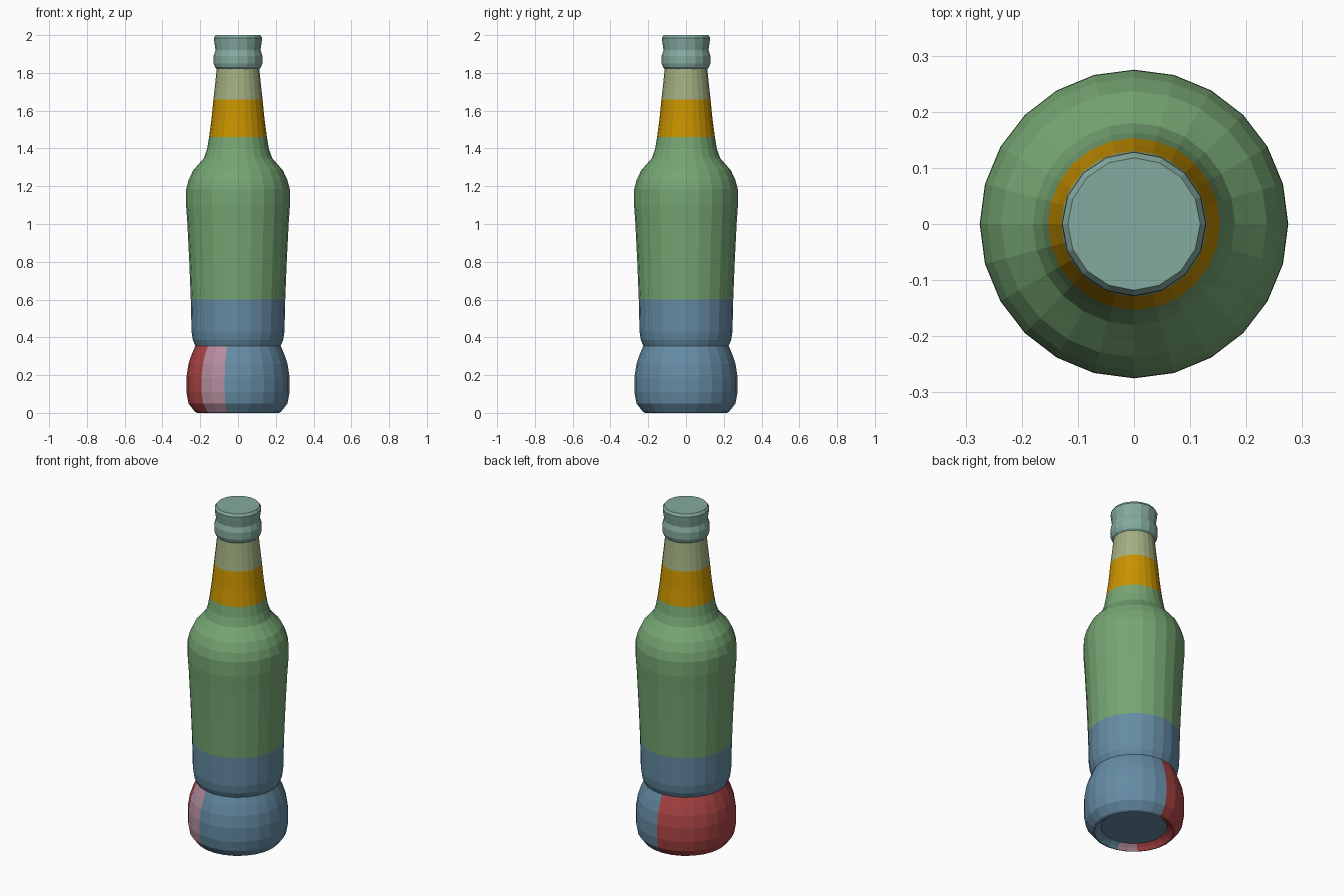
import bpy, bmesh, math

if "Cube" in bpy.data.objects:
    bpy.data.objects.remove(bpy.data.objects["Cube"])

SIDES = 24


def material(name, rgb):
    mat = bpy.data.materials.new(name)
    mat.diffuse_color = (*rgb, 1)
    mat.use_nodes = True
    mat.node_tree.nodes["Principled BSDF"].inputs["Base Color"].default_value = mat.diffuse_color
    return mat


def lathe(name, profile, mats, sides=SIDES, close_start=False, close_end=False, pick=None):
    """Revolve (radius, height) points about z; pick(angle in degrees) chooses a material."""
    bm = bmesh.new()
    rings = []
    for r, z in profile:
        rings.append([bm.verts.new((r * math.cos(2 * math.pi * i / sides),
                                    r * math.sin(2 * math.pi * i / sides), z))
                      for i in range(sides)])
    for low, high in zip(rings, rings[1:]):
        for i in range(sides):
            j = (i + 1) % sides
            face = bm.faces.new((low[i], low[j], high[j], high[i]))
            if pick:
                face.material_index = pick((i + 0.5) * 360 / sides)
    if close_start:
        bm.faces.new(list(reversed(rings[0])))
    if close_end:
        bm.faces.new(rings[-1])
    mesh = bpy.data.meshes.new(name)
    bm.to_mesh(mesh)
    bm.free()
    for m in mats:
        mesh.materials.append(m)
    obj = bpy.data.objects.new(name, mesh)
    bpy.context.collection.objects.link(obj)
    return obj


blue = material("blue", (0.13, 0.26, 0.37))
red = material("red", (0.42, 0.06, 0.06))
pink = material("pink", (0.47, 0.27, 0.35))
green = material("green", (0.18, 0.38, 0.17))
orange = material("orange", (0.58, 0.29, 0.0))
olive = material("olive", (0.36, 0.43, 0.22))
teal = material("teal", (0.23, 0.40, 0.35))


def foot_patch(angle):
    if 85 < angle < 220:
        return 1
    return 2 if 220 < angle < 255 else 0


# Rounded foot with a shallow recess underneath
lathe("foot", [(0.18, 0.03), (0.20, 0.015), (0.215, 0.0), (0.228, 0.006), (0.262, 0.05),
               (0.273, 0.11), (0.273, 0.19), (0.262, 0.26), (0.245, 0.31), (0.226, 0.355)],
      [blue, red, pink], close_start=True, pick=foot_patch)

# Lower body above the waist
lathe("lower_body", [(0.226, 0.355), (0.239, 0.385), (0.246, 0.43), (0.25, 0.60)], [blue])

# Main body and shoulder
lathe("body", [(0.25, 0.60), (0.258, 0.80), (0.268, 1.0), (0.275, 1.10), (0.274, 1.185),
               (0.261, 1.235), (0.237, 1.285), (0.206, 1.32), (0.18, 1.35),
               (0.163, 1.40), (0.153, 1.46)], [green])

# Neck bands
lathe("neck_label", [(0.153, 1.46), (0.141, 1.55), (0.130, 1.66)], [orange])
lathe("neck", [(0.130, 1.66), (0.120, 1.75), (0.112, 1.83)], [olive])

# Grooved cap and lip
lathe("cap", [(0.105, 1.815), (0.122, 1.83), (0.129, 1.85), (0.129, 1.89), (0.119, 1.92),
              (0.125, 1.96), (0.128, 1.985), (0.118, 2.0)],
      [teal], sides=16, close_start=True, close_end=True)
